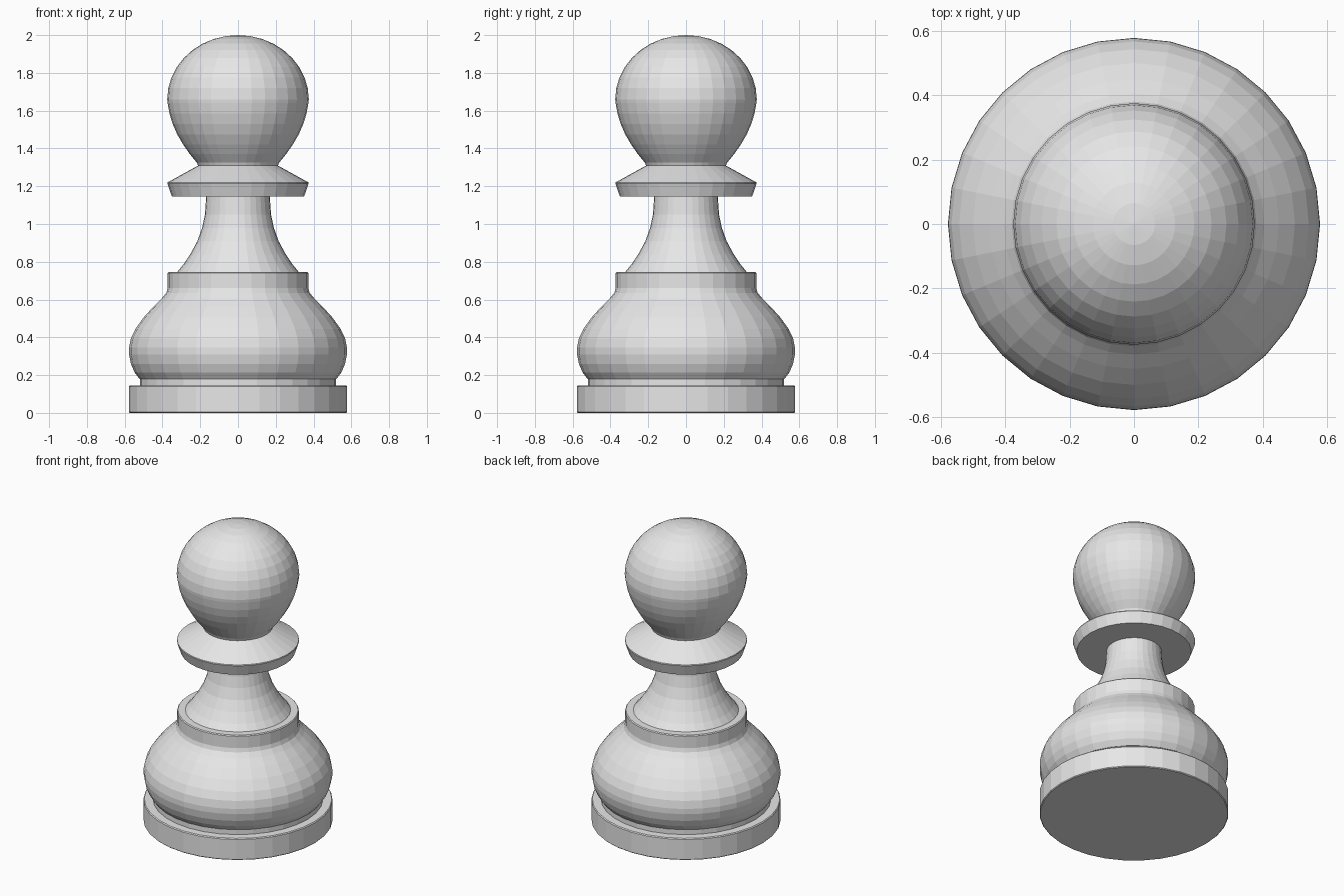
import bpy
import bmesh
import math

SIDES = 32

cube = bpy.data.objects.get("Cube")
if cube:
    bpy.data.objects.remove(cube, do_unlink=True)

grey = bpy.data.materials.new("light_grey")
grey.use_nodes = True
colour = (0.8, 0.8, 0.8, 1)
grey.diffuse_color = colour
grey.node_tree.nodes["Principled BSDF"].inputs["Base Color"].default_value = colour


def lathe(name, profile):
    """Turn an (r, z) profile, listed bottom to top, into a closed flat-shaded solid."""
    bm = bmesh.new()
    rings = []
    for r, z in profile:
        angles = [math.tau * i / SIDES for i in range(SIDES)]
        rings.append([bm.verts.new((r * math.cos(a), r * math.sin(a), z)) for a in angles])
    for low, high in zip(rings, rings[1:]):
        for i in range(SIDES):
            j = (i + 1) % SIDES
            bm.faces.new((low[i], low[j], high[j], high[i]))
    bm.faces.new(rings[0][::-1])
    bm.faces.new(rings[-1])
    bmesh.ops.remove_doubles(bm, verts=bm.verts, dist=0.0001)
    bmesh.ops.recalc_face_normals(bm, faces=bm.faces)
    mesh = bpy.data.meshes.new(name)
    bm.to_mesh(mesh)
    bm.free()
    mesh.materials.append(grey)
    obj = bpy.data.objects.new(name, mesh)
    bpy.context.collection.objects.link(obj)
    return obj


# Foot disc with softened rims, and the recessed groove above it
lathe("base_disc", [(0.573, 0), (0.578, 0.005), (0.578, 0.14), (0.573, 0.146)])
lathe("base_groove", [(0.52, 0.14), (0.52, 0.185)])

# Rounded body narrowing to the shoulder collar
lathe("body", [(0.522, 0.18), (0.548, 0.215), (0.567, 0.26), (0.577, 0.31),
               (0.577, 0.345), (0.567, 0.395), (0.543, 0.445), (0.5, 0.505),
               (0.45, 0.56), (0.405, 0.605), (0.38, 0.635), (0.372, 0.66)])
lathe("shoulder_collar", [(0.372, 0.65), (0.372, 0.74), (0.367, 0.746)])

# Concave neck
lathe("neck", [(0.327, 0.74), (0.29, 0.785), (0.25, 0.845), (0.215, 0.91),
               (0.19, 0.98), (0.175, 1.05), (0.168, 1.15)])

# Flared collar under the head
lathe("neck_collar", [(0.35, 1.145), (0.374, 1.215), (0.372, 1.221), (0.21, 1.31)])

# Head: rounded top, longer tapering underside
head = [(0.21, 1.305), (0.218, 1.325), (0.255, 1.37), (0.29, 1.42),
        (0.322, 1.475), (0.346, 1.53), (0.363, 1.585), (0.373, 1.64)]
for step in range(9, -1, -1):
    t = math.radians(step * 10)
    head.append((0.375 * math.sin(t), 1.66 + 0.34 * math.cos(t)))
lathe("head", head)
